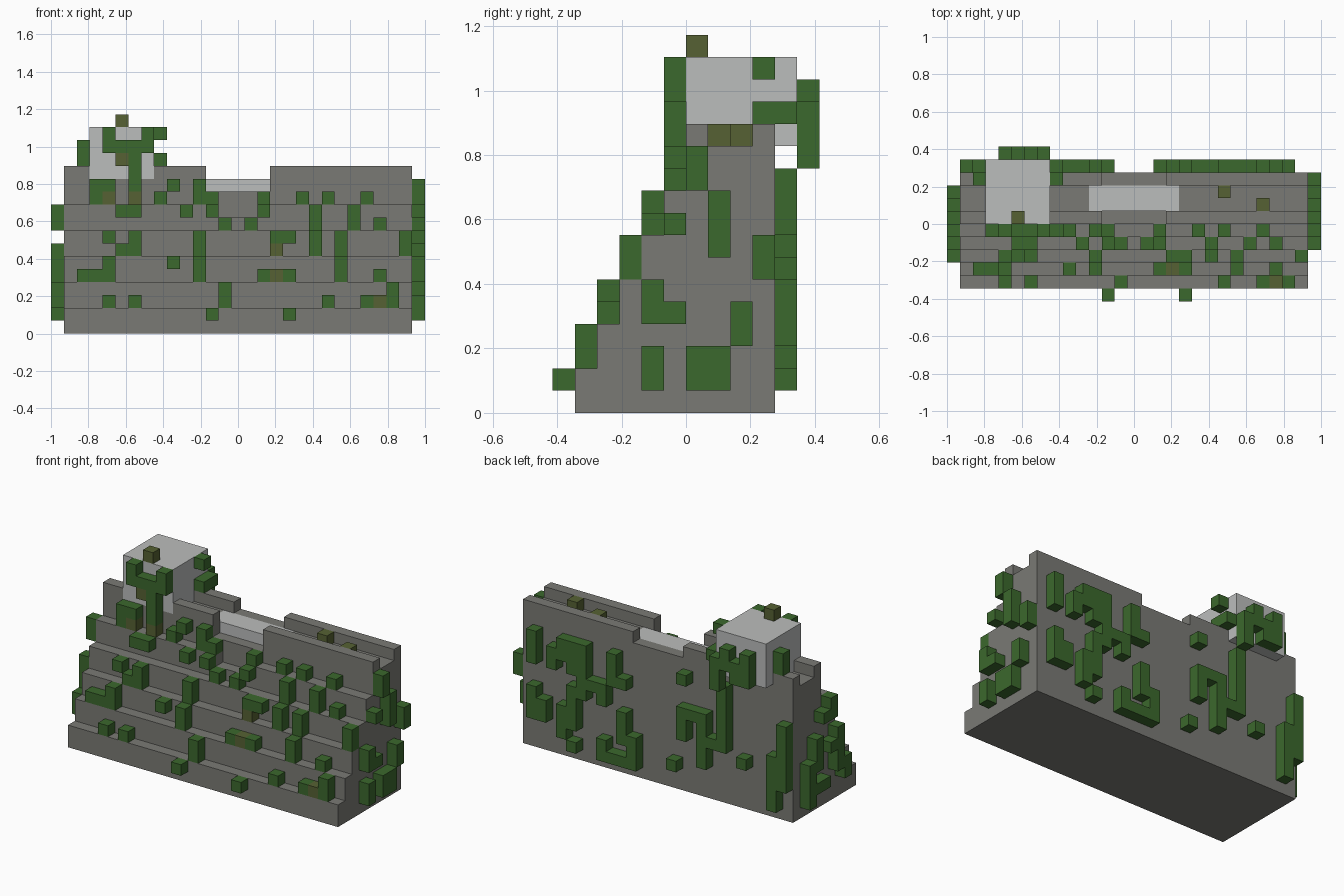
import bpy, bmesh
from mathutils import Vector, Matrix

cube = bpy.data.objects.get("Cube")
if cube:
    bpy.data.objects.remove(cube)

U = 2 / 29                      # one block
ORIGIN = Vector((-14.5, -6, 0))


def material(name, *rgb):
    m = bpy.data.materials.new(name)
    m.use_nodes = True
    m.diffuse_color = (*rgb, 1)
    m.node_tree.nodes["Principled BSDF"].inputs["Base Color"].default_value = (*rgb, 1)
    return m


STONE = material("grey stone", .195, .195, .178)
PALE = material("pale stone", .5, .51, .505)
LEAF = material("vine green", .044, .138, .026)
MOSS = material("olive moss", .093, .12, .033)


def finish(name, bm, mat):
    bmesh.ops.recalc_face_normals(bm, faces=bm.faces)
    me = bpy.data.meshes.new(name)
    bm.to_mesh(me)
    bm.free()
    me.materials.append(mat)
    ob = bpy.data.objects.new(name, me)
    bpy.context.collection.objects.link(ob)
    return ob


def add_box(bm, lo, hi):
    lo, hi = Vector(lo), Vector(hi)
    mid = ((lo + hi) / 2 + ORIGIN) * U
    bmesh.ops.create_cube(bm, size=U, matrix=Matrix.Translation(mid)
                          @ Matrix.Diagonal((*(hi - lo), 1)))


def box(name, mat, lo, hi):
    bm = bmesh.new()
    add_box(bm, lo, hi)
    return finish(name, bm, mat)


# Dam wall: stepped profile with a sunken walkway, extruded along x
profile = [(10, 0), (1, 0)]
for n in range(1, 6):
    profile += [(n, 2 * n), (n + 1, 2 * n)]
profile += [(6, 13), (7, 13), (7, 12), (9, 12), (9, 13), (10, 13)]
bm = bmesh.new()
face = bm.faces.new([bm.verts.new((Vector((1, y, z)) + ORIGIN) * U) for y, z in profile])
ext = bmesh.ops.extrude_face_region(bm, geom=[face])
bmesh.ops.translate(bm, vec=(27 * U, 0, 0),
                    verts=[e for e in ext["geom"] if isinstance(e, bmesh.types.BMVert)])
dam = finish("dam_wall", bm, STONE)

# Openings: parapet gap, spillway lip, spillway bed, chute notch, tower seat
for lo, hi in [((12, 5.5, 12), (17, 10.5, 14)), ((12, 5.5, 11), (17, 7, 14)),
               ((11, 7, 11), (18, 9, 12.5)), ((13, 4.5, 9), (16, 6, 10.5)),
               ((3, 5.5, 12), (8, 10.5, 14))]:
    cutter = box("cutter", STONE, lo, hi)
    cutter.hide_render = True
    mod = dam.modifiers.new("cut", "BOOLEAN")
    mod.operation, mod.solver, mod.object = "DIFFERENCE", "EXACT", cutter
    bpy.context.view_layer.objects.active = dam
    bpy.ops.object.modifier_apply(modifier=mod.name)
    bpy.data.objects.remove(cutter)

# Pale parts
box("spillway_slab", PALE, (11, 7, 11), (18, 9, 12))
box("tower", PALE, (3, 6, 12), (8, 11, 16))

# Moss lumps on the tower and walkway
for name, cell in [("tower_moss", (5, 6, 16)), ("walkway_moss_a", (21, 8, 12)),
                   ("walkway_moss_b", (24, 7, 12))]:
    box(name, MOSS, cell, [c + 1 for c in cell])


def grow(name, top, rows, place):
    """Rows run downward from height top; vertical runs become single boxes."""
    for key, mat in (("g", LEAF), ("o", MOSS)):
        cells = {(*place(c, top - r), top - r)
                 for r, row in enumerate(rows) for c, ch in enumerate(row) if ch == key}
        if not cells:
            continue
        bm = bmesh.new()
        for i, j, k in sorted(cells):
            if (i, j, k - 1) in cells:
                continue
            end = k + 1
            while (i, j, end) in cells:
                end += 1
            add_box(bm, (i, j, k), (i + 1, j + 1, end))
        finish(name + ("_vines" if key == "g" else "_moss"), bm, mat)


# Growth on the stepped front and the tower front
grow("front", 15, [
    "....g..g",
    "....gggg",
    ".....og",
    "......g",
    "...gg.g..g.g",
    "...go.o.g..gg...g..g.g..g",
    ".....gg...g.g...g...g..g",
    ".............g.g....g..g.g",
    "....g.g....g.....gg.g.g....g",
    ".....gg....g.....o..g.g....g",
    "....g....g.g..........g",
    "..ggg......g....gog...g..g",
    ".............g............g",
    "....g.g......g.......g..gog",
    "............g.....g",
], lambda c, k: (c, min(k // 2, 5)))

# Growth on the flat back
grow("back", 10, [
    ".......g...g......g..ggg..g",
    ".......g..........g..gggg.g",
    ".g.....g.........gg..gg.g.g",
    ".g.....g.ggg.......ggg",
    ".g.....g.g.g.......g.gg",
    ".gg....ggg.g.....g....g...g",
    ".gg..g...g.......g....gg.gg",
    ".gg......g......gg....gg.gg",
    "..g.........g...g..g...g",
    "..g.............gggg..g",
], lambda c, k: (c, 10))

# Growth on the two ends, read along y
grow("left_end", 11, [
    "......g", "......g", ".......g", ".....g.g", ".......g.g", ".........g",
    "....g", "....gg..g", "........g", "....g.gg", "....g.gg",
], lambda c, k: (28, c))
grow("right_end", 9, [
    ".....g", ".....gg", "", "....g..g", "....gg.g", "....g..gg",
    "...gg...g", "...g..ggg", "........g",
], lambda c, k: (0, c))

# Growth round the tower
grow("tower_back", 14, ["....g.g", "....gggg", "....gg.g", ".......g"], lambda c, k: (c, 11))
grow("tower_left", 15, [".........g", "", ".........gg"], lambda c, k: (8, c))
grow("tower_right", 14, [".........g", ".........g"], lambda c, k: (2, c))
